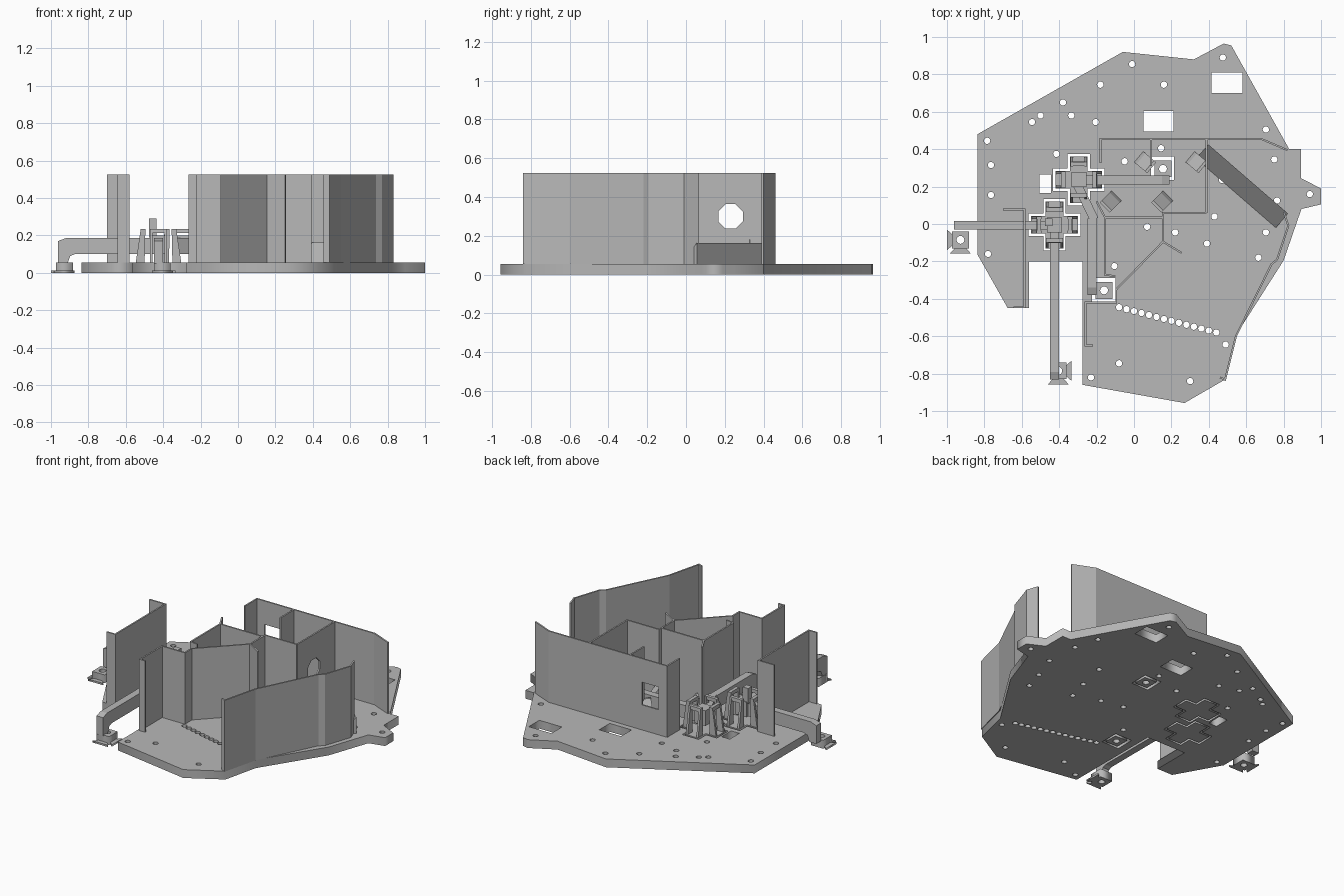
import bpy, bmesh, math
from mathutils import Matrix, Vector

if "Cube" in bpy.data.objects:
    bpy.data.objects.remove(bpy.data.objects["Cube"])

grey = bpy.data.materials.new("plain_grey")
grey.diffuse_color = (0.48, 0.48, 0.48, 1)
grey.use_nodes = True
grey.node_tree.nodes["Principled BSDF"].inputs["Base Color"].default_value = grey.diffuse_color
BASE, TOP = 0.055, 0.525


def finish(name, bm):
    bmesh.ops.recalc_face_normals(bm, faces=bm.faces)
    me = bpy.data.meshes.new(name)
    bm.to_mesh(me)
    bm.free()
    me.materials.append(grey)
    ob = bpy.data.objects.new(name, me)
    bpy.context.collection.objects.link(ob)
    return ob


def plate(name, loops, z0, z1):
    """Flat plate: first loop is the outline, the others are holes."""
    cu = bpy.data.curves.new(name, 'CURVE')
    cu.dimensions, cu.fill_mode = '2D', 'BOTH'
    cu.extrude = (z1 - z0) / 2
    for pts in loops:
        sp = cu.splines.new('POLY')
        sp.points.add(len(pts) - 1)
        for p, (x, y) in zip(sp.points, pts):
            p.co = (x, y, 0, 1)
        sp.use_cyclic_u = True
    cu.materials.append(grey)
    ob = bpy.data.objects.new(name, cu)
    ob.location.z = (z0 + z1) / 2
    bpy.context.collection.objects.link(ob)
    bpy.ops.object.select_all(action='DESELECT')
    ob.select_set(True)
    bpy.context.view_layer.objects.active = ob
    bpy.ops.object.convert(target='MESH')
    return ob


def prism(name, profile, width, x, y, angle, side=0.0):
    """Profile in (outward, up), extruded sideways, turned about z."""
    bm = bmesh.new()
    f = bm.faces.new([bm.verts.new((u, side - width / 2, z)) for u, z in profile])
    ex = bmesh.ops.extrude_face_region(bm, geom=[f])
    vs = [g for g in ex["geom"] if isinstance(g, bmesh.types.BMVert)]
    bmesh.ops.translate(bm, verts=vs, vec=(0, width, 0))
    bm.transform(Matrix.Translation((x, y, 0)) @ Matrix.Rotation(math.radians(angle), 4, 'Z'))
    return finish(name, bm)


def box(name, x0, x1, y0, y1, z0, z1):
    return prism(name, [(x0, z0), (x1, z0), (x1, z1), (x0, z1)], y1 - y0, 0, (y0 + y1) / 2, 0)


def wall(name, path, z0=BASE, z1=TOP):
    bm = bmesh.new()
    cols = [(bm.verts.new((x, y, z0)), bm.verts.new((x, y, z1))) for x, y in path]
    for a, b in zip(cols, cols[1:]):
        bm.faces.new((a[0], b[0], b[1], a[1]))
    ob = finish(name, bm)
    m = ob.modifiers.new("thickness", 'SOLIDIFY')
    m.thickness, m.offset, m.use_even_offset = 0.01, 0, True
    return ob


def cut(ob, cutter):
    cutter.hide_render = True
    cutter.display_type = 'WIRE'
    m = ob.modifiers.new("opening", 'BOOLEAN')
    m.operation, m.object, m.solver = 'DIFFERENCE', cutter, 'EXACT'


def bore(ob, pos, direction, radius, sides):
    bm = bmesh.new()
    bmesh.ops.create_cone(bm, cap_ends=True, segments=sides, radius1=radius, radius2=radius, depth=0.1)
    spin = Matrix.Rotation(math.pi / sides, 4, 'Z')
    turn = Vector(direction).to_track_quat('Z', 'Y').to_matrix().to_4x4()
    bm.transform(Matrix.Translation(pos) @ turn @ spin)
    cut(ob, finish("bore_cutter", bm))


def ring(x, y, r=0.017, n=14):
    return [(x + r * math.cos(2 * math.pi * i / n), y + r * math.sin(2 * math.pi * i / n)) for i in range(n)]


def rect(x0, x1, y0, y1):
    return [(x0, y0), (x1, y0), (x1, y1), (x0, y1)]


def plus(x, y, a, b):
    q = [(a, -b), (a, b), (b, b), (b, a), (-b, a), (-b, b), (-a, b), (-a, -b), (-b, -b), (-b, -a), (b, -a), (b, -b)]
    return [(x + u, y + v) for u, v in q]


# Base plate with holes
outline = [(-.837, .48), (-.06, .92), (.32, .88), (.48, .965), (.52, .955), (.83, .40), (.892, .40),
           (.892, .245), (1, .19), (1, .105), (.895, .08), (.80, -.195), (.545, -.595), (.49, -.83),
           (.27, -.957), (-.275, -.86), (-.275, -.20), (-.562, -.20), (-.562, -.45), (-.675, -.45), (-.837, -.163)]
spots = [(-.01, .855), (.475, .89), (-.18, .745), (.16, .745), (-.38, .65), (-.545, .545), (-.5, .58),
         (-.335, .58), (-.205, .545), (.705, .505), (-.785, .445), (-.415, .375), (-.765, .315),
         (-.765, .155), (-.78, -.16), (.75, .345), (.47, .235), (.94, .16), (.765, .125), (.43, .04),
         (.22, -.045), (.39, -.105), (.07, -.015), (-.105, -.225), (.665, -.18), (.705, -.045),
         (.49, -.645), (-.08, -.745), (-.23, -.82), (.30, -.84), (-.05, .335), (.145, .405)]
spots += [(-.08 + .04 * i, -.445 - .0104 * i) for i in range(14)]
hubs = [(-.425, -.005), (-.295, .237)]
inner_pads = [(.155, .295), (-.16, -.355)]
holes = [ring(x, y) for x, y in spots]
holes += [rect(.415, .58, .70, .81), rect(.05, .21, .495, .605), rect(-.505, -.445, .165, .265)]
holes += [plus(x, y, .138, .06) for x, y in hubs]
holes += [rect(x - .065, x + .06, y - .06, y + .065) for x, y in inner_pads]
plate("base_plate", [outline] + holes, 0, BASE)

# Tall thin walls
wall("left_wall", [(-.70, .077), (-.585, .077), (-.585, -.445), (-.645, -.445)])
wall("front_wall", [(-.22, -.65), (-.26, -.65), (-.26, -.42), (-.095, -.42), (-.095, -.35),
                    (.155, -.095), (.155, .06), (.387, .06)])
wall("front_wall_wing", [(.155, -.095), (.255, -.155)])
wall("inner_cross_wall", [(.155, .035), (-.155, .035)])
wall("channel_wall", [(-.20, .12), (-.155, .035), (-.155, -.27), (-.10, -.28)])
wall("inner_back_wall", [(.09, .45), (.09, .31)])
side = wall("inner_side_wall", [(.387, .06), (.387, .45)])
bore(side, (.387, .23, .30), (1, 0, 0), .068, 8)
back = wall("back_wall", [(-.18, .325), (-.18, .455), (.68, .455), (.82, .395)])
bore(back, (.46, .455, .50), (0, 1, 0), .013, 12)
cut(back, box("window_cutter", -.12, 0, .42, .49, .22, .37))
right = wall("right_wall", [(.46, -.82), (.487, -.832), (.545, -.6), (.735, -.215), (.765, -.19),
                            (.825, -.01), (.80, .065)])
bore(right, (.576, -.54, .50), (.88, -.46, 0), .013, 12)

# Low wedge ramp behind the right wall
ramp_len = math.hypot(.45, .39)
prism("ramp", [(0, BASE), (.10, BASE), (.10, .163)], ramp_len - .03, .545, .165, 49.1)

# Cross-shaped lever hubs: floor insert, tapered fins, bridges, pivot block
for hx, hy in hubs:
    plate("hub_floor", [plus(hx, hy, .125, .047)], 0, BASE)
    box("pivot_block", hx - .04, hx + .04, hy - .04, hy + .04, .10, .20)
    for a in range(0, 360, 90):
        for s in (-.038, .038):
            prism("hub_fin", [(.125, .03), (.095, .235), (.07, .235), (.075, .03)], .014, hx, hy, a, s)
        prism("hub_bridge", [(.072, .212), (.096, .212), (.094, .235), (.072, .235)], .08, hx, hy, a)
box("hub_pin", -.475, -.435, -.01, .03, .19, .29)


# Lever arms with a dropped outer end
def lever(name, x, y, angle, length):
    n = length
    prism(name, [(0, .10), (n - .26, .10), (n - .09, .10), (n - .065, .09), (n - .05, .05), (n, .05),
                 (n, .17), (n - .04, .185), (0, .185)], .047, x, y, angle)


lever("left_lever", -.425, -.007, 180, .537)
lever("front_lever", -.425, -.007, -90, .825)
lever("back_lever", -.295, .235, 0, .485)
lever("inner_lever", -.225, .03, -90, .41)
prism("inner_lever_elbow", [(0, .10), (.235, .10), (.235, .185), (0, .185)], .047, -.315, .235, -64)

# Bored pads at the lever ends
for px, py in inner_pads + [(-.928, -.085), (-.405, -.785)]:
    plate("lever_pad", [rect(px - .045, px + .045, py - .045, py + .045), ring(px, py, .021, 16)], 0, BASE)

# Flared feet on the two outer pads
for px, py, turns in [(-.928, -.085, (180, -90)), (-.405, -.785, (0, -90))]:
    for t in turns:
        c, s = round(math.cos(math.radians(t))), round(math.sin(math.radians(t)))
        flare = [(.044, -.03), (.072, -.055), (.072, .055), (.044, .03)]
        plate("pad_foot", [[(px + u * c - v * s, py + u * s + v * c) for u, v in flare]], 0, .012)

# Small angled clips inside the walled area
for cx, cy, ang in [(.06, .33, 140), (.335, .33, 140), (-.125, .12, 45), (.15, .12, 45)]:
    prism("angled_clip", [(-.045, BASE), (.045, BASE), (.03, .10), (-.03, .18), (-.045, .18)], .075, cx, cy, ang)
